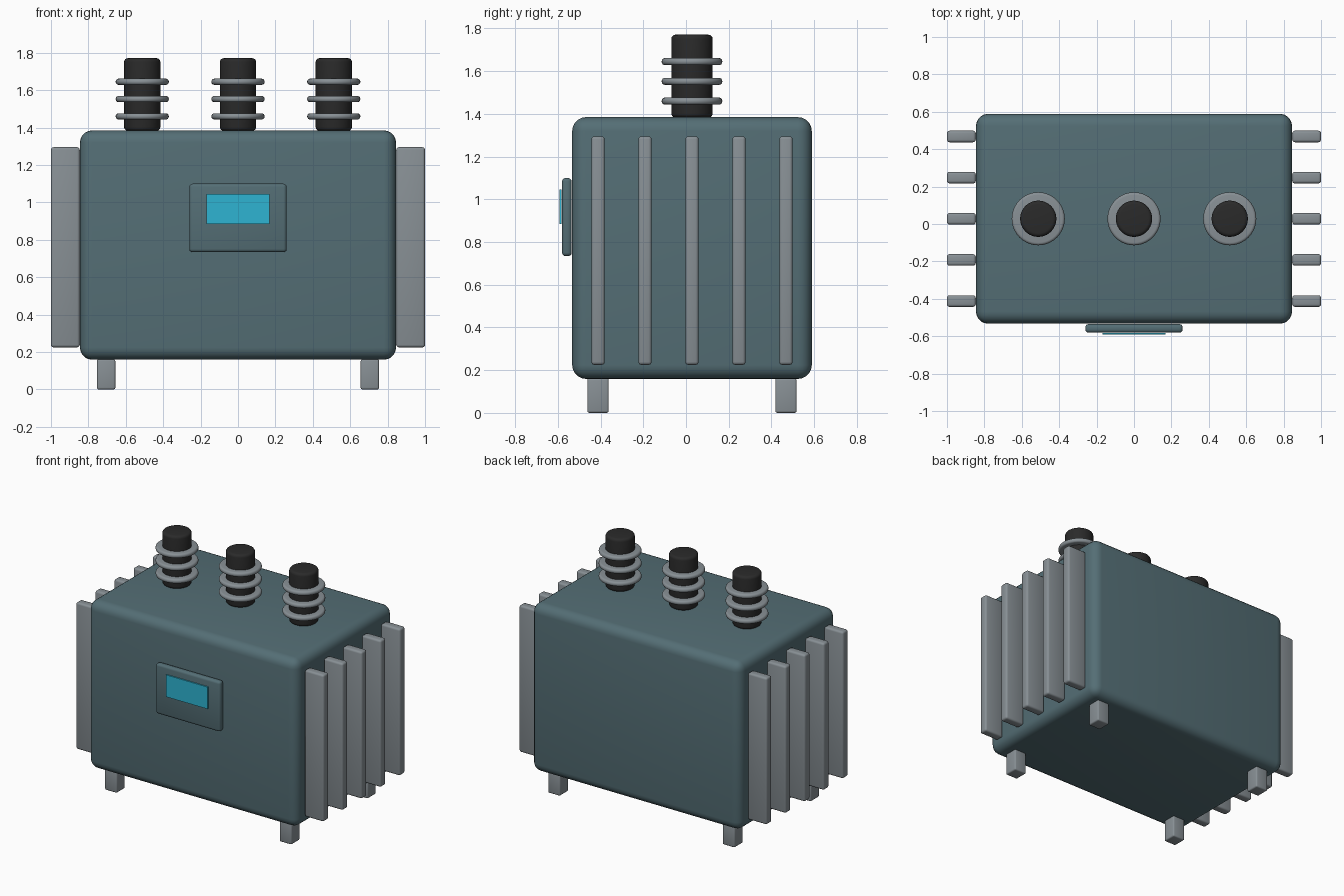
import bpy
import math

if "Cube" in bpy.data.objects:
    bpy.data.objects.remove(bpy.data.objects["Cube"], do_unlink=True)


def material(name, rgb):
    lin = [((c / 255 + 0.055) / 1.055) ** 2.4 for c in rgb]
    m = bpy.data.materials.new(name)
    m.use_nodes = True
    m.diffuse_color = (*lin, 1)
    m.node_tree.nodes["Principled BSDF"].inputs["Base Color"].default_value = (*lin, 1)
    return m


TEAL = material("teal paint", (84, 110, 117))
GREY = material("grey metal", (136, 144, 149))
BLACK = material("black ceramic", (42, 42, 42))
BLUE = material("blue screen", (46, 180, 210))


def finish(name, mat, bevel, segments):
    """Name, colour, bevel and smooth the active object."""
    ob = bpy.context.object
    ob.name = ob.data.name = name
    ob.data.materials.append(mat)
    bpy.ops.object.transform_apply(location=False, rotation=False, scale=True)
    if bevel:
        mod = ob.modifiers.new("rounded edges", "BEVEL")
        mod.width = bevel
        mod.segments = segments
        mod.limit_method = "ANGLE"
        mod.angle_limit = math.radians(40)
        bpy.ops.object.modifier_apply(modifier=mod.name)
    bpy.ops.object.shade_smooth_by_angle(angle=math.radians(35))
    return ob


def box(name, centre, size, mat, bevel=0.0, segments=3):
    bpy.ops.mesh.primitive_cube_add(size=1, location=centre)
    bpy.context.object.scale = size
    return finish(name, mat, bevel, segments)


def cylinder(name, centre, radius, height, mat, bevel):
    bpy.ops.mesh.primitive_cylinder_add(vertices=40, radius=radius, depth=height, location=centre)
    return finish(name, mat, bevel, 4)


MID_Y = 0.028

# Tank
box("tank", (0, MID_Y, 0.772), (1.69, 1.122, 1.226), TEAL, 0.065, 5)

# Control panel and its display
box("control_panel", (0, -0.558, 0.917), (0.52, 0.046, 0.366), TEAL, 0.017)
box("panel_display", (0, -0.587, 0.965), (0.338, 0.009, 0.16), BLUE)

# Cooling fins and feet on both sides
for side, label in ((-1, "right"), (1, "left")):
    for i in range(5):
        y = MID_Y + (i - 2) * 0.22
        box(f"{label}_fin_{i + 1}", (side * 0.923, y, 0.76), (0.154, 0.062, 1.07), GREY, 0.014)
    for end, where in ((-1, "front"), (1, "back")):
        box(f"{where}_{label}_foot", (side * 0.705, MID_Y + end * 0.44, 0.081),
            (0.098, 0.1, 0.162), GREY, 0.01)

# Insulator bushings, each with three ribs
for i in range(3):
    x = (i - 1) * 0.512
    cylinder(f"bushing_{i + 1}", (x, MID_Y, 1.577), 0.097, 0.388, BLACK, 0.02)
    for k in range(3):
        cylinder(f"bushing_{i + 1}_rib_{k + 1}", (x, MID_Y, 1.46 + k * 0.0925),
                 0.142, 0.033, GREY, 0.015)
